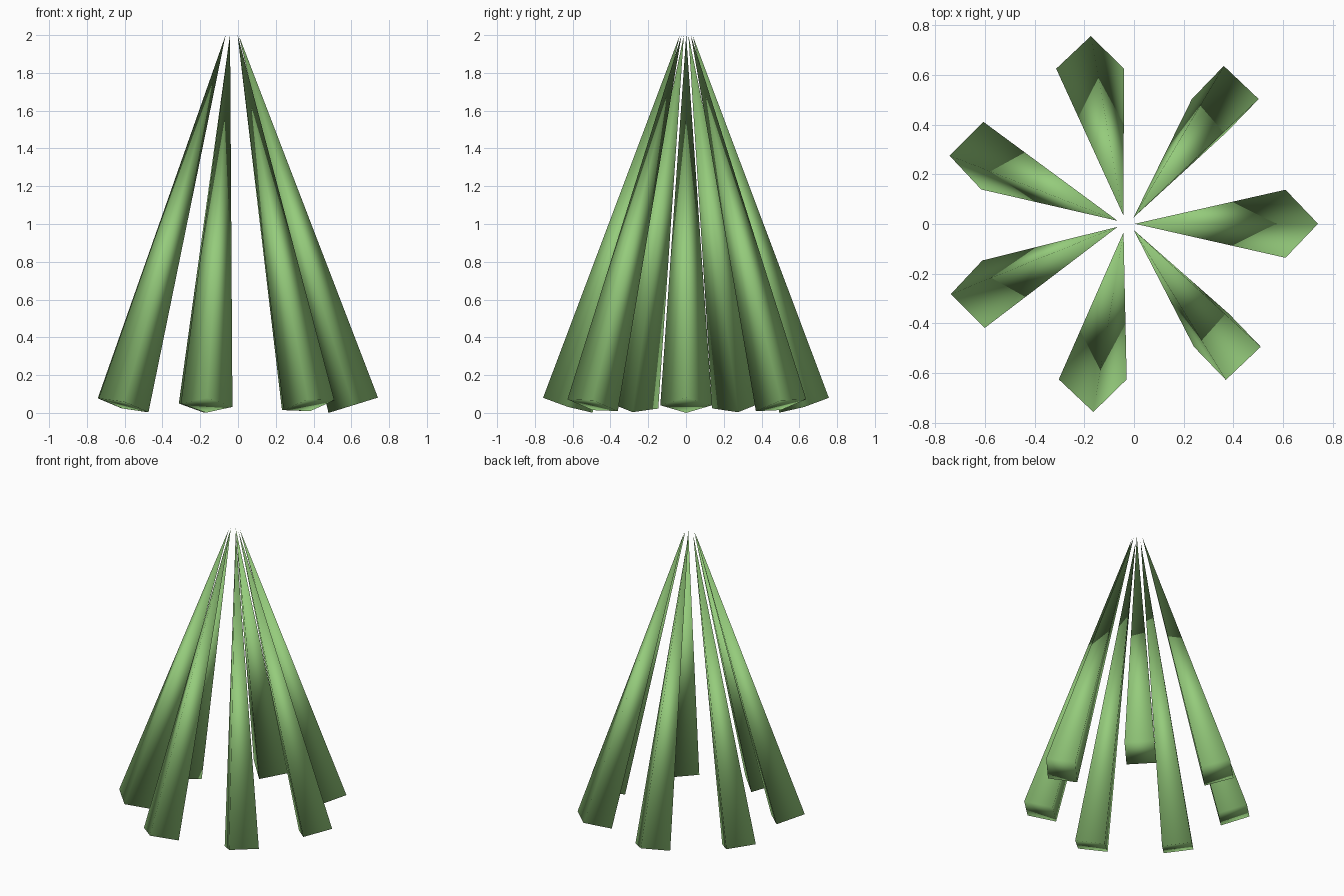
import bpy
import math
from mathutils import Euler, Vector

cube = bpy.data.objects.get("Cube")
if cube:
    bpy.data.objects.remove(cube)

BLADES = 7
STEP = 0.9        # radians between neighbouring blades
TILT = 0.3        # lean towards the middle
LENGTH = 2.05
RADIUS = 0.137
RING = 0.641      # distance of the blade bases from the clump centre
CENTRE = Vector((-0.031, 0.001, RADIUS * math.sin(TILT)))

green = bpy.data.materials.new("leaf_green")
green.use_nodes = True
colour = (0.3, 0.6, 0.2, 1.0)
green.diffuse_color = colour
green.node_tree.nodes["Principled BSDF"].inputs["Base Color"].default_value = colour


def add_blade(index):
    """Four-sided smooth spike leaning inwards from the base ring."""
    angle = index * STEP
    tilt = Euler((TILT * math.sin(angle), -TILT * math.cos(angle), 0))
    base = CENTRE + RING * Vector((math.cos(angle), math.sin(angle), 0))
    middle = base + tilt.to_matrix() @ Vector((0, 0, LENGTH / 2))
    bpy.ops.mesh.primitive_cone_add(vertices=4, radius1=RADIUS, radius2=0,
                                    depth=LENGTH, location=middle, rotation=tilt)
    blade = bpy.context.object
    blade.name = f"grass_blade_{index + 1}"
    blade.data.materials.append(green)
    bpy.ops.object.shade_smooth()


# Ring of grass blades
for i in range(BLADES):
    add_blade(i)
